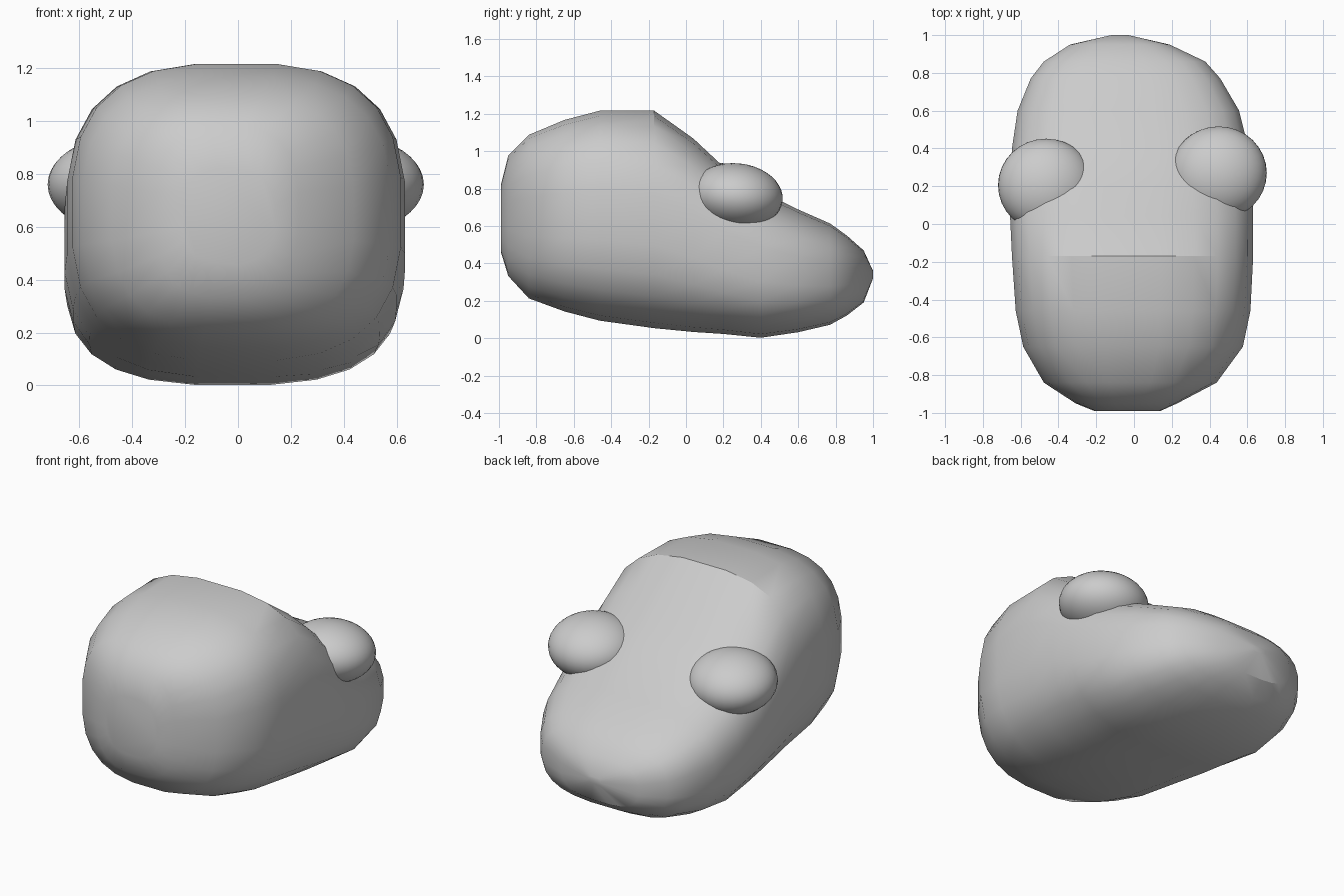
import bpy, bmesh, math

cube = bpy.data.objects.get("Cube")
if cube:
    bpy.data.objects.remove(cube, do_unlink=True)

grey = bpy.data.materials.new("plain grey")
grey.use_nodes = True
COLOUR = (0.6, 0.6, 0.6, 1)
grey.diffuse_color = COLOUR
grey.node_tree.nodes["Principled BSDF"].inputs["Base Color"].default_value = COLOUR


def finish(bm, name, angle):
    bmesh.ops.recalc_face_normals(bm, faces=bm.faces)
    mesh = bpy.data.meshes.new(name)
    bm.to_mesh(mesh)
    bm.free()
    mesh.materials.append(grey)
    obj = bpy.data.objects.new(name, mesh)
    bpy.context.collection.objects.link(obj)
    bpy.ops.object.select_all(action='DESELECT')
    obj.select_set(True)
    bpy.context.view_layer.objects.active = obj
    bpy.ops.object.shade_smooth_by_angle(angle=math.radians(angle))
    return obj


def squircle(t, power=2.8):
    c, s = math.cos(t), math.sin(t)
    return (math.copysign(abs(c) ** (2 / power), c),
            math.copysign(abs(s) ** (2 / power), s))


# Head: rounded-box sections lofted along y (y, bottom, top, right, left)
SECTIONS = [
    (-0.99, 0.46, 0.82, -0.21, 0.14),
    (-0.95, 0.33, 0.98, -0.31, 0.23),
    (-0.84, 0.21, 1.09, -0.48, 0.44),
    (-0.65, 0.14, 1.17, -0.59, 0.58),
    (-0.46, 0.09, 1.22, -0.63, 0.62),
    (-0.17, 0.05, 1.22, -0.65, 0.635),
    (0.04, 0.03, 1.07, -0.66, 0.635),
    (0.20, 0.02, 0.92, -0.66, 0.63),
    (0.40, 0.00, 0.79, -0.65, 0.61),
    (0.60, 0.03, 0.69, -0.62, 0.56),
    (0.77, 0.07, 0.615, -0.55, 0.46),
    (0.86, 0.12, 0.55, -0.48, 0.38),
    (0.95, 0.19, 0.47, -0.34, 0.19),
    (1.00, 0.32, 0.36, -0.12, -0.03),
]
SIDES = 24
bm = bmesh.new()
rings = []
for y, low, high, right, left in SECTIONS:
    ring = []
    for i in range(SIDES):
        u, v = squircle(math.tau * (i + 0.5) / SIDES)
        ring.append(bm.verts.new(((left + right) / 2 + u * (left - right) / 2, y,
                                  (low + high) / 2 + v * (high - low) / 2)))
    rings.append(ring)
for a, b in zip(rings, rings[1:]):
    for i in range(SIDES):
        j = (i + 1) % SIDES
        bm.faces.new((a[i], a[j], b[j], b[i]))
bm.faces.new(rings[0])
bm.faces.new(rings[-1])
finish(bm, "head", 30)

# Eyes: flattened balls set into the sides of the brow
for name, x, y in (("left_eye", 0.448, 0.27), ("right_eye", -0.465, 0.205)):
    bm = bmesh.new()
    bmesh.ops.create_uvsphere(bm, u_segments=32, v_segments=20, radius=1)
    eye = finish(bm, name, 40)
    eye.scale = (0.255, 0.248, 0.175)
    eye.rotation_euler.x = math.radians(-6)
    eye.location = (x, y, 0.76)
